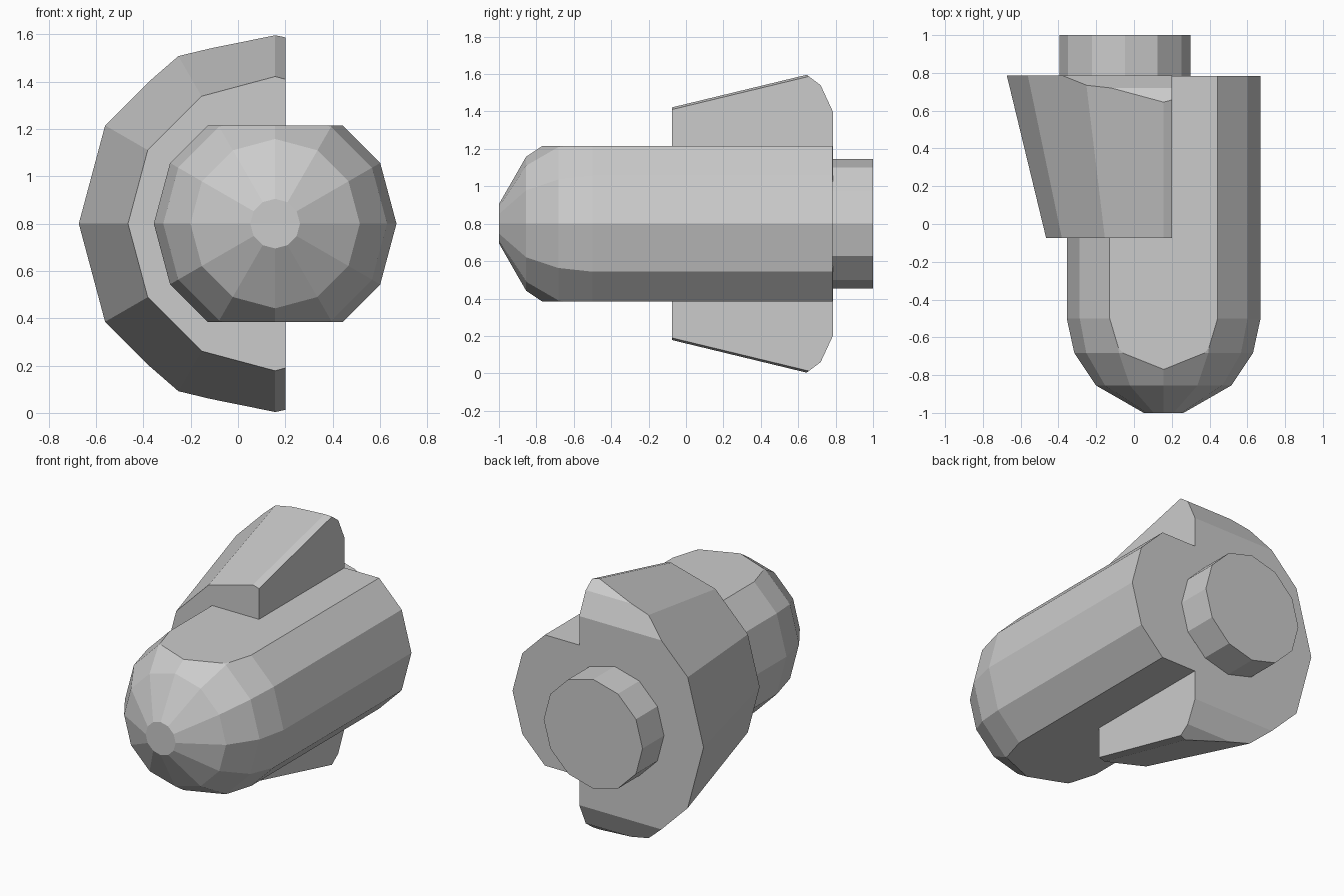
import bpy, bmesh, math
from mathutils import Vector

if "Cube" in bpy.data.objects:
    bpy.data.objects.remove(bpy.data.objects["Cube"])

SIDES = 12
MID_Z = 0.8


def turned(name, x, profile, cuts=()):
    """Twelve-sided solid along y from (y, radius) pairs, trimmed by (point, outward normal) planes."""
    bm = bmesh.new()
    rings = []
    for y, r in profile:
        rings.append([bm.verts.new((x + r * math.cos(math.tau * i / SIDES), y,
                                    MID_Z + r * math.sin(math.tau * i / SIDES)))
                      for i in range(SIDES)])
    for a, b in zip(rings, rings[1:]):
        for i in range(SIDES):
            j = (i + 1) % SIDES
            bm.faces.new((a[i], a[j], b[j], b[i]))
    bm.faces.new(rings[0])
    bm.faces.new(rings[-1])
    for point, normal in cuts:
        bmesh.ops.bisect_plane(bm, geom=bm.verts[:] + bm.edges[:] + bm.faces[:], dist=1e-5,
                               plane_co=Vector(point), plane_no=Vector(normal).normalized(),
                               clear_outer=True)
        rim = [e for e in bm.edges if e.is_boundary]
        bmesh.ops.holes_fill(bm, edges=rim, sides=0)
    bmesh.ops.recalc_face_normals(bm, faces=bm.faces[:])
    mesh = bpy.data.meshes.new(name)
    bm.to_mesh(mesh)
    bm.free()
    obj = bpy.data.objects.new(name, mesh)
    bpy.context.collection.objects.link(obj)
    return obj


def both(y, height, ny, nz):
    """The same trimming plane above and below the axis."""
    return [((0, y, MID_Z + s * height), (0, ny, s * nz)) for s in (1, -1)]


# Round-nosed body with flat top and bottom
turned("body", 0.157,
       [(-1.0, 0.105), (-0.855, 0.358), (-0.683, 0.473), (-0.5, 0.513), (0.783, 0.513)],
       both(0, 0.415, 0, 1))

# Flared half collar with chamfered rear corners
turned("side_collar", 0.157, [(-0.075, 0.622), (0.785, 0.83)],
       [((0.2, 0, 0), (1, 0, 0))]
       + both(0.72, 0.74, 0.6, 0.8)
       + both(0.72, 0.74, 0.14, 0.065))

# Off-centre rear plug
turned("rear_plug", -0.048, [(0.77, 0.347), (1.0, 0.347)])
